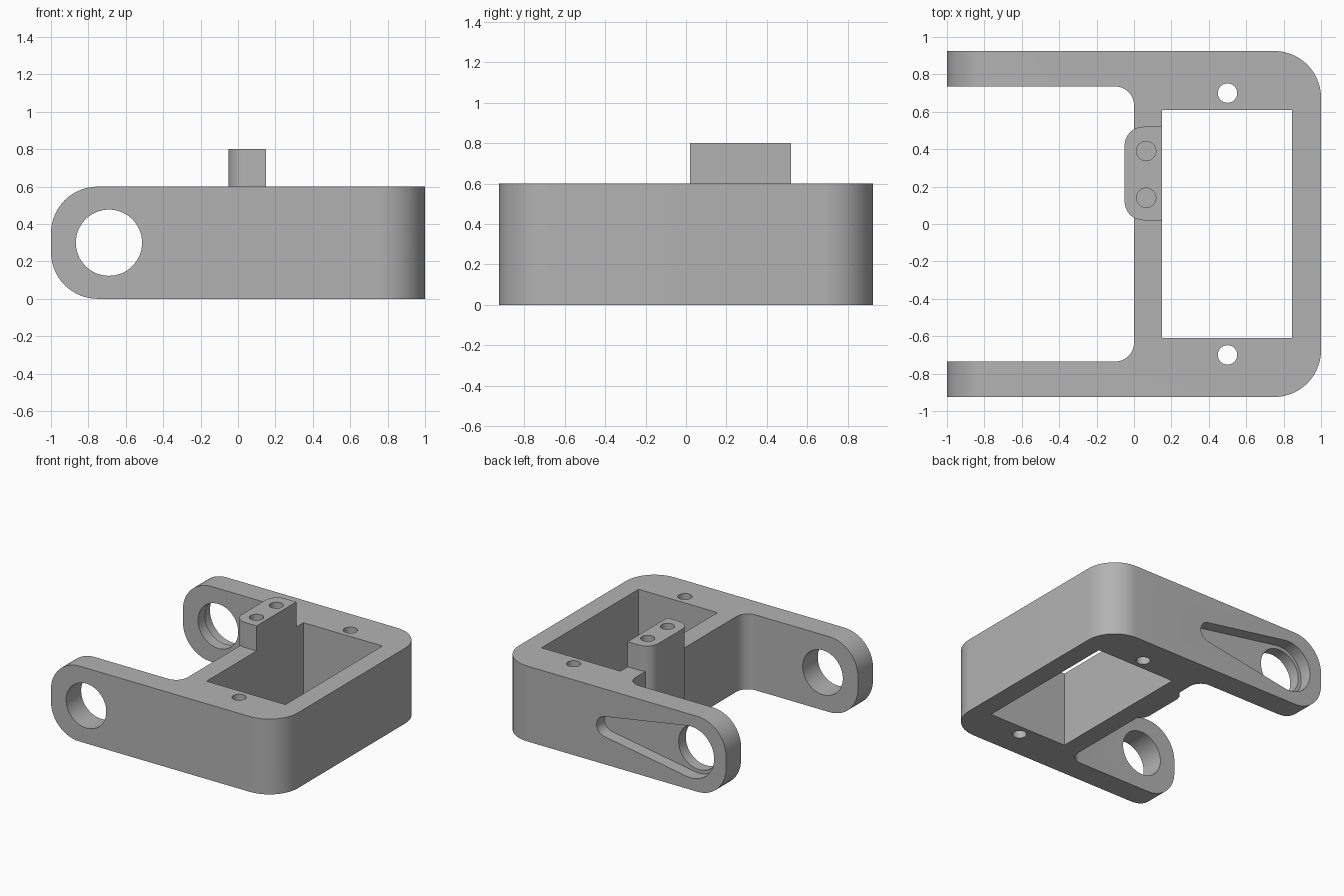
import bpy, bmesh, math
from mathutils import Vector

if "Cube" in bpy.data.objects:
    bpy.data.objects.remove(bpy.data.objects["Cube"])

HALF_Y, HEIGHT = 0.925, 0.6
HOLE = Vector((-0.69, 0.3))      # pivot hole centre in x, z


def fillet(corners, steps=14):
    """Outline from (x, y, radius) corners, each rounded by its radius."""
    out = []
    for i, (x, y, r) in enumerate(corners):
        p = Vector((x, y))
        if r == 0:
            out.append(p)
            continue
        a = (Vector(corners[i - 1][:2]) - p).normalized()
        b = (Vector(corners[(i + 1) % len(corners)][:2]) - p).normalized()
        half = a.angle(b) / 2
        centre = p + (a + b).normalized() * r / math.sin(half)
        start = p + a * r / math.tan(half) - centre
        end = p + b * r / math.tan(half) - centre
        turn = start.angle_signed(end)
        for k in range(steps + 1):
            t = -turn * k / steps
            c, s = math.cos(t), math.sin(t)
            out.append(centre + Vector((start.x * c - start.y * s,
                                        start.x * s + start.y * c)))
    return out


def arc(centre, r, a0, a1, n):
    return [Vector(centre) + r * Vector((math.cos(a0 + (a1 - a0) * k / n),
                                         math.sin(a0 + (a1 - a0) * k / n)))
            for k in range(n + 1)]


def circle(centre, r, n=64):
    return arc(centre, r, 0, math.tau, n)[:-1]


def prism(name, outline, low, high, axis="Z"):
    """Extrude an outline along z, or an x-z outline along y."""
    bm = bmesh.new()
    place = (lambda p: (p.x, p.y, low)) if axis == "Z" else (lambda p: (p.x, low, p.y))
    face = bm.faces.new([bm.verts.new(place(p)) for p in outline])
    moved = bmesh.ops.extrude_face_region(bm, geom=[face])["geom"]
    shift = (0, 0, high - low) if axis == "Z" else (0, high - low, 0)
    bmesh.ops.translate(bm, vec=shift,
                        verts=[v for v in moved if isinstance(v, bmesh.types.BMVert)])
    bmesh.ops.recalc_face_normals(bm, faces=bm.faces)
    mesh = bpy.data.meshes.new(name)
    bm.to_mesh(mesh)
    bm.free()
    obj = bpy.data.objects.new(name, mesh)
    bpy.context.collection.objects.link(obj)
    return obj


def combine(target, tool, operation):
    """Apply a boolean and drop the tool object."""
    mod = target.modifiers.new(operation.title(), "BOOLEAN")
    mod.operation, mod.solver, mod.object = operation, "EXACT", tool
    bpy.context.view_layer.objects.active = target
    bpy.ops.object.modifier_apply(modifier=mod.name)
    bpy.data.objects.remove(tool)


# Frame with two arms
plan = [(-1, -HALF_Y, 0), (1, -HALF_Y, 0.25), (1, HALF_Y, 0.25), (-1, HALF_Y, 0),
        (-1, 0.735, 0), (0, 0.735, 0.1), (0, -0.735, 0.1), (-1, -0.735, 0)]
bracket = prism("bracket_frame", fillet(plan), 0, HEIGHT)

# Rounded arm ends
side = [(-1, 0, 0.25), (1.2, 0, 0), (1.2, HEIGHT, 0), (-1, HEIGHT, 0.25)]
combine(bracket, prism("side_profile", fillet(side), -1.2, 1.2, "Y"), "INTERSECT")

# Raised mounting post
post = [(-0.05, 0.02, 0.1), (0.25, 0.02, 0), (0.25, 0.52, 0), (-0.05, 0.52, 0.1)]
combine(bracket, prism("post", fillet(post), 0, 0.8), "UNION")

# Rectangular window
window = [(0.15, -0.61, 0), (0.845, -0.61, 0), (0.845, 0.61, 0), (0.15, 0.61, 0)]
combine(bracket, prism("window", fillet(window), -0.2, 1), "DIFFERENCE")

# Screw holes through the frame, blind holes in the post
for y in (-0.7, 0.7):
    combine(bracket, prism("screw_hole", circle((0.5, y), 0.052, 32), -0.2, 1), "DIFFERENCE")
for y in (0.14, 0.39):
    combine(bracket, prism("post_hole", circle((0.065, y), 0.052, 32), 0.4, 1), "DIFFERENCE")

# Pivot holes through both arms
for low, high in ((-1.2, -0.5), (0.66, 1.2)):
    combine(bracket, prism("pivot_hole", circle(HOLE, 0.177), low, high, "Y"), "DIFFERENCE")

# Tapered recess on the outside of the back arm
big, small, tip = 0.205, 0.08, Vector((0.06, 0.3))
lean = math.acos((big - small) / (tip.x - HOLE.x))
recess = arc(HOLE, big, lean, math.tau - lean, 40) + arc(tip, small, -lean, lean, 20)
combine(bracket, prism("recess", recess, HALF_Y - 0.1, 1.2, "Y"), "DIFFERENCE")

# Colour and shading
grey = bpy.data.materials.new("plain grey")
grey.use_nodes = True
colour = (0.45, 0.45, 0.45, 1)
grey.diffuse_color = colour
grey.node_tree.nodes["Principled BSDF"].inputs["Base Color"].default_value = colour
bracket.data.materials.clear()
bracket.data.materials.append(grey)
for poly in bracket.data.polygons:
    poly.material_index = 0
bpy.ops.object.select_all(action="DESELECT")
bracket.select_set(True)
bpy.context.view_layer.objects.active = bracket
bpy.ops.object.shade_smooth_by_angle(angle=math.radians(30))
